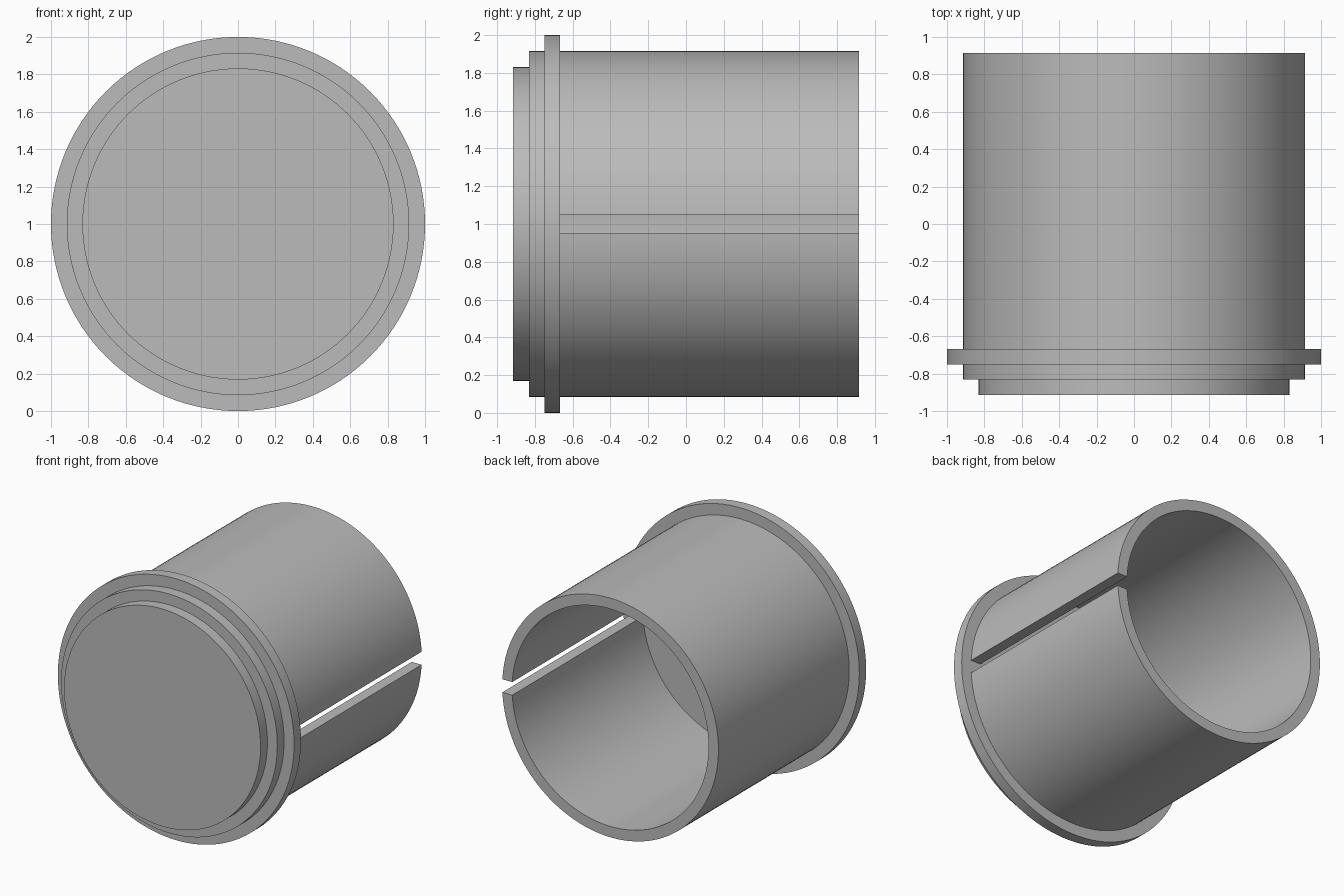
import bpy, bmesh, math

if "Cube" in bpy.data.objects:
    bpy.data.objects.remove(bpy.data.objects["Cube"])

SEG = 128
R_OUT, R_IN, HALF_SLOT = 0.915, 0.832, 0.05
Y_FLOOR, Y_END = -0.667, 0.915

grey = bpy.data.materials.new("light grey")
grey.diffuse_color = (0.5, 0.5, 0.5, 1)
grey.use_nodes = True
grey.node_tree.nodes["Principled BSDF"].inputs["Base Color"].default_value = grey.diffuse_color


def finish(name, bm):
    bmesh.ops.recalc_face_normals(bm, faces=bm.faces)
    mesh = bpy.data.meshes.new(name)
    bm.to_mesh(mesh)
    bm.free()
    mesh.materials.append(grey)
    obj = bpy.data.objects.new(name, mesh)
    bpy.context.collection.objects.link(obj)
    bpy.ops.object.select_all(action='DESELECT')
    obj.select_set(True)
    bpy.context.view_layer.objects.active = obj
    bpy.ops.object.shade_smooth_by_angle(angle=math.radians(30))


def bridge(bm, a, b, closed=True):
    n = len(a)
    for i in range(n if closed else n - 1):
        j = (i + 1) % n
        bm.faces.new((a[i], a[j], b[j], b[i]))


# Stepped end cap with flange: (radius, y) profile turned about the y axis
profile = [(R_IN, -0.915), (R_IN, -0.832), (R_OUT, -0.832), (R_OUT, -0.75),
           (1.0, -0.75), (1.0, Y_FLOOR)]
bm = bmesh.new()
rings = []
for r, y in profile:
    rings.append([bm.verts.new((r * math.cos(t), y, 1 + r * math.sin(t)))
                  for t in (2 * math.pi * i / SEG for i in range(SEG))])
for a, b in zip(rings, rings[1:]):
    bridge(bm, a, b)
bm.faces.new(rings[0])
bm.faces.new(rings[-1])
finish("stepped_end_cap", bm)

# Tube wall: C-shaped section, open by a parallel-sided slot on the +x side
bm = bmesh.new()


def arc(r, y):
    gap = math.asin(HALF_SLOT / r)
    angles = [gap + (2 * math.pi - 2 * gap) * i / SEG for i in range(SEG + 1)]
    return [bm.verts.new((r * math.cos(t), y, 1 + r * math.sin(t))) for t in angles]


outer_a, outer_b = arc(R_OUT, Y_FLOOR), arc(R_OUT, Y_END)
inner_a, inner_b = arc(R_IN, Y_FLOOR), arc(R_IN, Y_END)
for a, b in ((outer_a, outer_b), (outer_b, inner_b), (inner_b, inner_a), (inner_a, outer_a)):
    bridge(bm, a, b, closed=False)
for i in (0, -1):  # slot sides
    bm.faces.new((outer_a[i], outer_b[i], inner_b[i], inner_a[i]))
finish("slotted_tube", bm)
